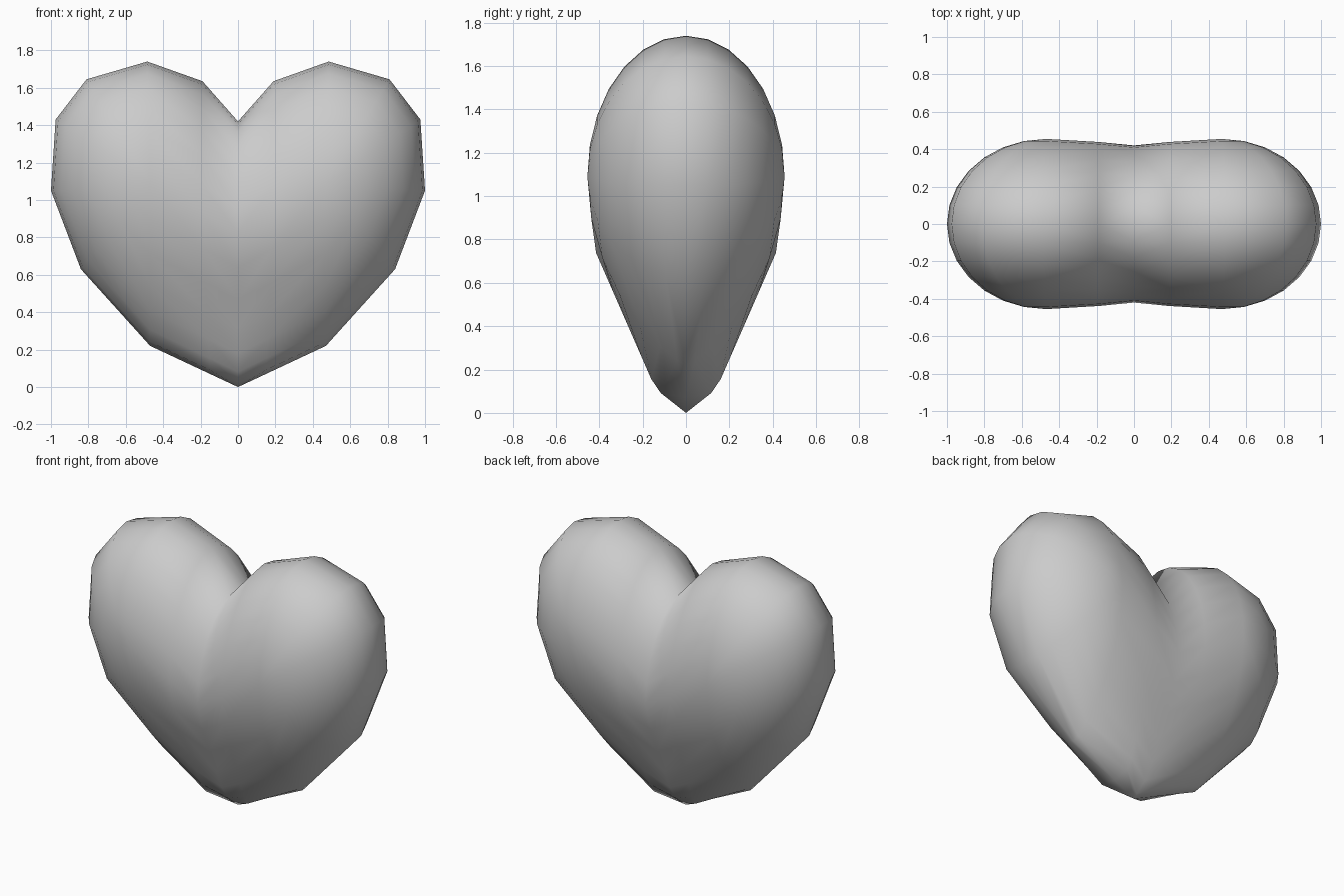
import bpy
import bmesh
import math

cube = bpy.data.objects.get("Cube")
if cube:
    bpy.data.objects.remove(cube, do_unlink=True)

# Material
grey = bpy.data.materials.new("soft grey")
grey.use_nodes = True
colour = (0.6, 0.6, 0.6, 1)
grey.diffuse_color = colour
grey.node_tree.nodes["Principled BSDF"].inputs["Base Color"].default_value = colour

# Front outline of one lobe from notch to tip: x, z, where along the crest the
# rib starts, and its falloff (1 is an ellipse, lower is boxier)
PEAK_X = 0.47
INNER_X = 0.19
outline = [(0, 1.42, 0, 1), (0.19, 1.635, INNER_X, 1), (0.485, 1.74, PEAK_X, 1),
           (0.81, 1.645, PEAK_X, 1), (0.975, 1.43, PEAK_X, 1), (1.0, 1.05, PEAK_X, 1),
           (0.84, 0.63, PEAK_X, 1.05), (0.47, 0.22, PEAK_X, 1.6),
           (0.15, 0.07, INNER_X, 0.5), (0, 0, 0, 0.5)]
STEPS = 7


def taper(y, z):
    """Limit the depth so the lower body narrows straight to the blunt tip."""
    return max(0, min(y, 0.14 + 0.4375 * (z - 0.11), 1.27 * z))


def make_rib(bm, x, z, crest_x, falloff):
    """Curved row of vertices from the crest of the lobe out to the outline."""
    part = crest_x / PEAK_X
    crest_z = 0.82 + 0.27 * part
    depth = 0.42 + 0.035 * part ** 0.7
    rib = []
    for k in range(STEPS):
        angle = math.pi / 2 * k / STEPS
        s = math.sin(angle)
        rib_z = crest_z + (z - crest_z) * s
        y = taper(depth * math.cos(angle) ** falloff, rib_z)
        rib.append(bm.verts.new((crest_x + (x - crest_x) * s, -y, rib_z)))
    rib.append(bm.verts.new((x, 0, z)))
    return rib


# Quarter of the heart: skin stretched over the ribs
bm = bmesh.new()
ribs = [make_rib(bm, *point) for point in outline]
for a, b in zip(ribs, ribs[1:]):
    for k in range(STEPS):
        bm.faces.new((a[k], b[k], b[k + 1], a[k + 1]))
bmesh.ops.remove_doubles(bm, verts=bm.verts, dist=0.0005)
for face in bm.faces:
    face.smooth = True

mesh = bpy.data.meshes.new("heart_body")
bm.to_mesh(mesh)
bm.free()
mesh.materials.append(grey)
heart = bpy.data.objects.new("heart_body", mesh)
bpy.context.collection.objects.link(heart)

# Mirror to the other lobe and to the back
mirror = heart.modifiers.new("Mirror", 'MIRROR')
mirror.use_axis = (True, True, False)
mirror.use_clip = True
mirror.merge_threshold = 0.001
